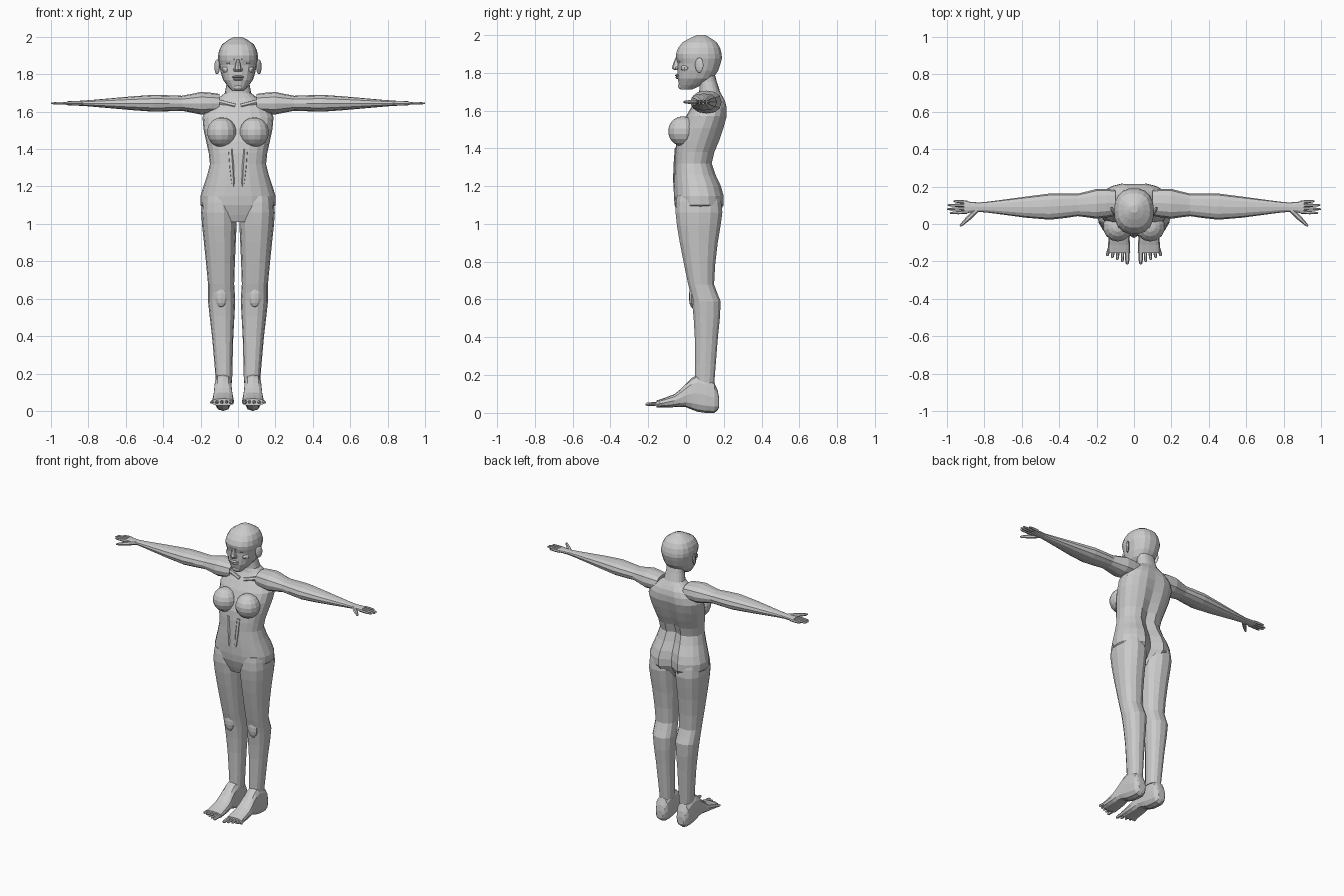
import bpy, bmesh, math
from mathutils import Vector, Matrix

default_cube = bpy.data.objects.get("Cube")
if default_cube:
    bpy.data.objects.remove(default_cube)

skin = bpy.data.materials.new("grey skin")
skin.use_nodes = True
skin.diffuse_color = (.6, .6, .6, 1)
shader = skin.node_tree.nodes["Principled BSDF"]
shader.inputs["Base Color"].default_value = skin.diffuse_color


def finish(name, bm, mirror):
    """Turn a bmesh into an object, optionally mirrored left to right."""
    bmesh.ops.recalc_face_normals(bm, faces=bm.faces)
    mesh = bpy.data.meshes.new(name)
    bm.to_mesh(mesh)
    bm.free()
    mesh.materials.append(skin)
    part = bpy.data.objects.new(name, mesh)
    bpy.context.collection.objects.link(part)
    if mirror:
        part.modifiers.new("Mirror", 'MIRROR')
    return part


def bridge(bm, rings):
    """Join rings of points into a closed tube."""
    loops = [[bm.verts.new(point) for point in ring] for ring in rings]
    for lower, upper in zip(loops, loops[1:]):
        for i in range(len(lower)):
            bm.faces.new((lower[i - 1], lower[i], upper[i], upper[i - 1]))
    bm.faces.new(loops[0])
    bm.faces.new(loops[-1])


def refine(sections):
    """Put a smoothly curved in-between section into every gap."""
    rows = [Vector(section) for section in sections]
    padded = [rows[0]] + rows + [rows[-1]]
    result = []
    for before, start, end, after in zip(padded, padded[1:], padded[2:], padded[3:]):
        middle = (start + end) / 2
        result += [start, middle + (middle - (before + after) / 2) / 8]
    return result + [rows[-1]]


def loft(name, axis, sections, centre, sides=14, power=.85, mirror=True, groove=None):
    """Sections hold position, half width, and low and high edge.
    The centre rule places the width; the groove rule dents the back."""
    bm = bmesh.new()
    rings = []
    for along, half, low, high in refine(sections):
        ring = []
        for i in range(sides):
            angle = math.tau * i / sides
            cosine, sine = math.cos(angle), math.sin(angle)
            across = centre(along) + half * math.copysign(abs(cosine) ** power, cosine)
            rise = math.copysign(abs(sine) ** power, sine)
            depth = (low + high) / 2 + (high - low) / 2 * rise
            if groove and i * 4 == sides:
                depth -= groove(along)
            place = {"x": (along, across, depth),
                     "y": (across, along, depth),
                     "z": (across, depth, along)}
            ring.append(place[axis])
        rings.append(ring)
    bridge(bm, rings)
    return finish(name, bm, mirror)


def ball(name, centre, radii, mirror=True, segments=10, turn=0):
    """Squashed low-poly sphere."""
    bm = bmesh.new()
    matrix = (Matrix.Translation(centre) @ Matrix.Rotation(turn, 4, 'Z')
              @ Matrix.Diagonal((*radii, 1)))
    bmesh.ops.create_uvsphere(bm, u_segments=segments, v_segments=segments // 2 + 2,
                              radius=1, matrix=matrix)
    return finish(name, bm, mirror)


def taper(name, start, end, thick, thin, sides=6):
    """Tapered finger, toe or ridge with a blunt tip."""
    start, end = Vector(start), Vector(end)
    turn = (end - start).to_track_quat('Z', 'Y')
    bm = bmesh.new()
    rings = []
    for fraction, radius in ((0, thick), (.5, thick), (.9, thin), (1, thin / 2)):
        middle = start.lerp(end, fraction)
        angles = [math.tau * i / sides for i in range(sides)]
        rings.append([middle + turn @ Vector((math.cos(a), math.sin(a), 0)) * radius
                      for a in angles])
    bridge(bm, rings)
    return finish(name, bm, True)


def midline(along):
    return 0


def spine(height):
    """The back furrow deepens towards the hips."""
    return max(0, min(.045, (1.7 - height) * .08))


def leg_centre(height):
    return .07 + .03 * height


def foot_centre(along):
    return .08


def arm_centre(along):
    """The upper arm sits slightly further back than the hand."""
    return .12 - .03 * min(1, along * 2)


# Torso and neck
loft("torso", "z", [
    (1.01, .1, -.03, .14), (1.1, .2, -.06, .205), (1.2, .185, -.065, .19),
    (1.32, .15, -.06, .14), (1.44, .17, -.05, .18), (1.57, .19, 0, .22),
    (1.65, .14, .05, .21), (1.7, .07, .07, .18), (1.8, .06, .07, .15)],
    midline, sides=20, mirror=False, groove=spine)
ball("breast", (.087, -.015, 1.49), (.08, .08, .08), segments=14)
taper("collarbone", (.015, .045, 1.63), (.17, .08, 1.67), .014, .012)
taper("stomach_ridge", (.04, -.045, 1.4), (.025, -.06, 1.2), .015, .01)

# Head and face
loft("head", "z", [
    (1.71, .03, -.03, .03), (1.77, .08, -.045, .145), (1.85, .1, -.045, .185),
    (1.9, .107, -.055, .19), (1.96, .085, -.02, .165), (2, .02, .06, .1)],
    midline, sides=18, mirror=False)
loft("nose", "z", [(1.815, .018, -.06, -.02), (1.825, .02, -.075, -.02),
                   (1.88, .008, -.055, -.03)], midline, sides=8, mirror=False)
ball("nostril", (.016, -.046, 1.824), (.01, .012, .01), segments=8)
ball("eye", (.047, -.02, 1.862), (.02, .02, .012))
taper("brow", (.015, -.045, 1.88), (.08, -.012, 1.885), .01, .007)
taper("lower_eyelid", (.025, -.035, 1.85), (.07, -.012, 1.853), .006, .004)
ball("cheek", (.058, 0, 1.825), (.03, .03, .02))
ball("upper_lip", (0, -.043, 1.786), (.034, .015, .007), mirror=False)
ball("lower_lip", (0, -.04, 1.774), (.03, .015, .008), mirror=False)
ball("chin", (0, -.02, 1.73), (.03, .022, .02), mirror=False)
ball("ear", (.112, .07, 1.84), (.01, .025, .04), turn=-.5)

# Arms, with each section a thickness around the arm's own height
arm_height = 1.645
arm = [(.1, .07, .05), (.2, .08, .06), (.3, .06, .04), (.45, .07, .045),
       (.7, .04, .025), (.83, .025, .014), (.91, .035, .012)]
loft("arm", "x", [(x, wide, arm_height - tall, arm_height + tall) for x, wide, tall in arm],
     arm_centre, sides=12)

# Fingers and thumb
for i, reach in enumerate((.985, 1, .997, .965)):
    y = .064 + i * .0175
    spread = (i - 1.5) * .004
    taper(f"finger_{i}", (.89, y, arm_height), (reach, y + spread, arm_height), .009, .006)
taper("thumb", (.84, .075, arm_height), (.93, -.012, arm_height), .013, .008)

# Legs, from hip to ankle
loft("leg", "z", [
    (1.15, .08, -.05, .18), (1.06, .095, -.058, .195), (.9, .085, -.035, .17),
    (.68, .07, .01, .15), (.59, .073, .03, .185), (.4, .057, .045, .17),
    (.15, .043, .045, .15)], leg_centre)
ball("kneecap", (.09, .035, .615), (.036, .02, .06))

# Feet and toes
loft("foot", "y", [
    (.175, .025, .03, .08), (.15, .045, 0, .16), (.06, .048, .006, .2),
    (0, .05, .03, .155), (-.06, .056, .03, .1), (-.155, .06, .028, .066)],
    foot_centre, sides=12, power=.75)
for i in range(5):
    x = .036 + i * .024
    thick = .009 if i else .012
    taper(f"toe_{i}", (x, -.13, .05), (x + i * .003, -.215 + i * .011, .045),
          thick, thick * .85)
